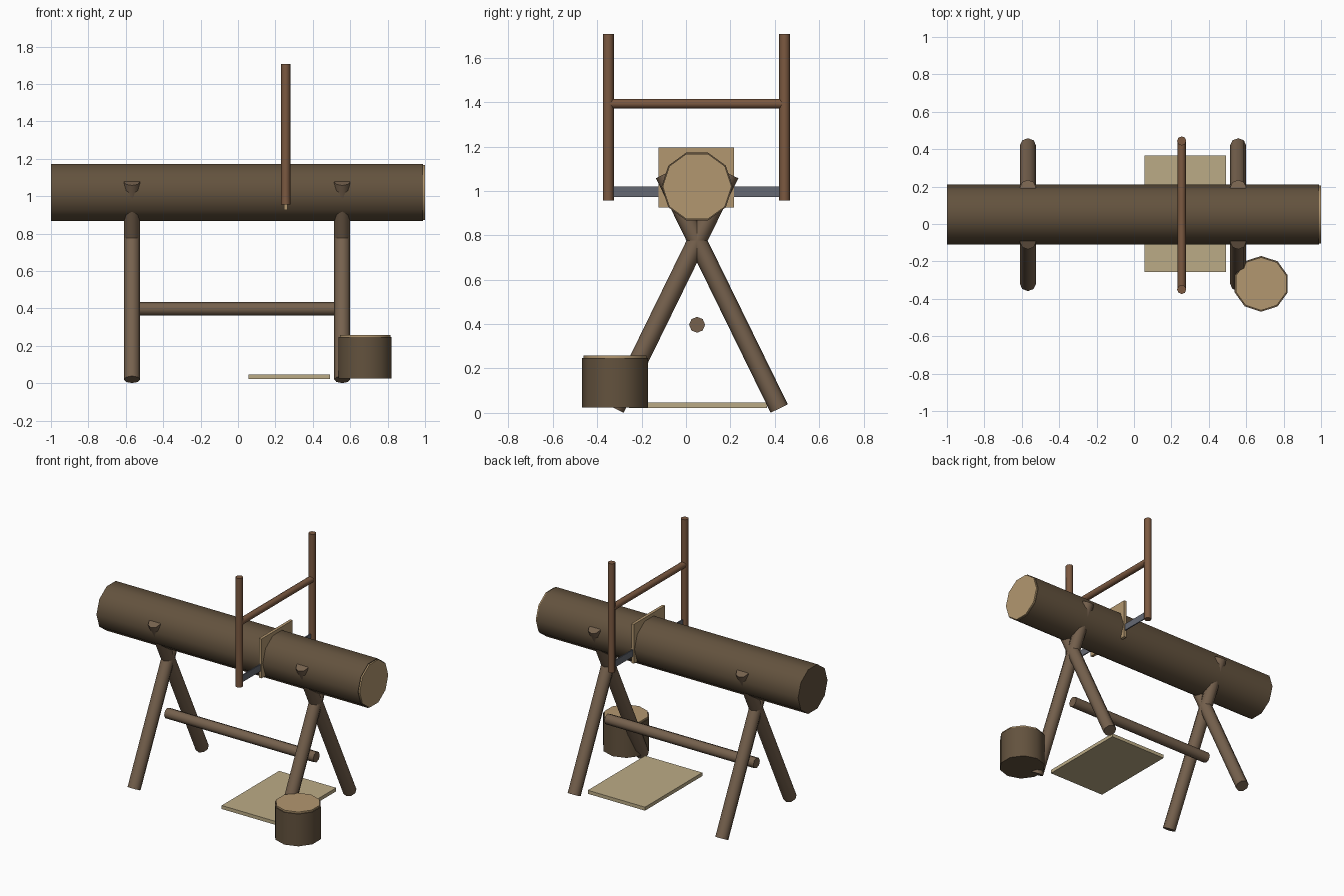
import bpy, math
from mathutils import Vector

if "Cube" in bpy.data.objects:
    bpy.data.objects.remove(bpy.data.objects["Cube"])

CY = 0.05          # centre line of the sawhorse in y
SAW_X = 0.255      # position of the saw cut along the log


def material(name, rgb):
    m = bpy.data.materials.new(name)
    m.diffuse_color = (*rgb, 1)
    m.use_nodes = True
    m.node_tree.nodes["Principled BSDF"].inputs["Base Color"].default_value = m.diffuse_color
    return m


BARK = material("bark", (0.125, 0.085, 0.048))
LEG = material("leg_wood", (0.18, 0.12, 0.075))
SAW = material("saw_wood", (0.20, 0.10, 0.052))
CUT = material("cut_wood", (0.45, 0.31, 0.16))
DUST = material("sawdust", (0.50, 0.41, 0.24))
STEEL = material("steel", (0.13, 0.14, 0.17))


def rod(name, a, b, r, sides, mat):
    """Cylinder running from point a to point b along x, y, z or a yz diagonal."""
    a, b = Vector(a), Vector(b)
    d = b - a
    if abs(d.x) > 1e-6:
        rot = (0, math.pi / 2, 0)
    else:
        rot = (math.atan2(-d.y, d.z), 0, 0)
    bpy.ops.mesh.primitive_cylinder_add(vertices=sides, radius=r, depth=d.length,
                                        location=(a + b) / 2, rotation=rot)
    o = bpy.context.object
    o.name = name
    o.data.materials.append(mat)
    bpy.ops.object.shade_smooth_by_angle(angle=math.radians(60))
    return o


def box(name, lo, hi, mat):
    lo, hi = Vector(lo), Vector(hi)
    bpy.ops.mesh.primitive_cube_add(size=1, location=(lo + hi) / 2)
    o = bpy.context.object
    o.name = name
    o.scale = hi - lo
    o.data.materials.append(mat)
    return o


# log with a pale sawn end
rod("log", (-1, CY, 1.02), (0.99, CY, 1.02), 0.16, 10, BARK)
rod("log_sawn_end", (0.98, CY, 1.02), (1.0, CY, 1.02), 0.155, 10, CUT)

# crossed legs at both ends
for side, x in (("left", -0.567), ("right", 0.557)):
    for label, s in (("front", -1), ("back", 1)):
        rod(f"{side}_{label}_leg", (x, CY + s * 0.37, 0.0195),
            (x, CY - s * 0.147, 1.076), 0.043, 8, LEG)

# stretcher between the leg pairs
rod("stretcher", (-0.572, CY, 0.397), (0.562, CY, 0.397), 0.036, 8, LEG)

# frame saw: two handles, crossbar, blade
for label, s in (("front", -1), ("back", 1)):
    y = 0.047 + s * 0.397
    rod(f"saw_{label}_handle", (SAW_X, y, 0.956), (SAW_X, y, 1.707), 0.0245, 8, SAW)
rod("saw_crossbar", (SAW_X, -0.35, 1.393), (SAW_X, 0.444, 1.393), 0.022, 8, SAW)
box("saw_blade", (SAW_X - 0.004, -0.35, 0.973), (SAW_X + 0.004, 0.444, 1.02), STEEL)

# pale slab marking the cut
box("cut_face", (SAW_X - 0.01, -0.123, 0.925), (SAW_X + 0.01, 0.216, 1.196), CUT)

# sawdust patch below the cut
box("sawdust_patch", (0.056, -0.257, 0.022), (0.491, 0.366, 0.046), DUST)

# stump with pale top
rod("stump", (0.68, -0.32, 0.025), (0.68, -0.32, 0.247), 0.149, 10, BARK)
rod("stump_top", (0.68, -0.32, 0.238), (0.68, -0.32, 0.258), 0.142, 10, CUT)
